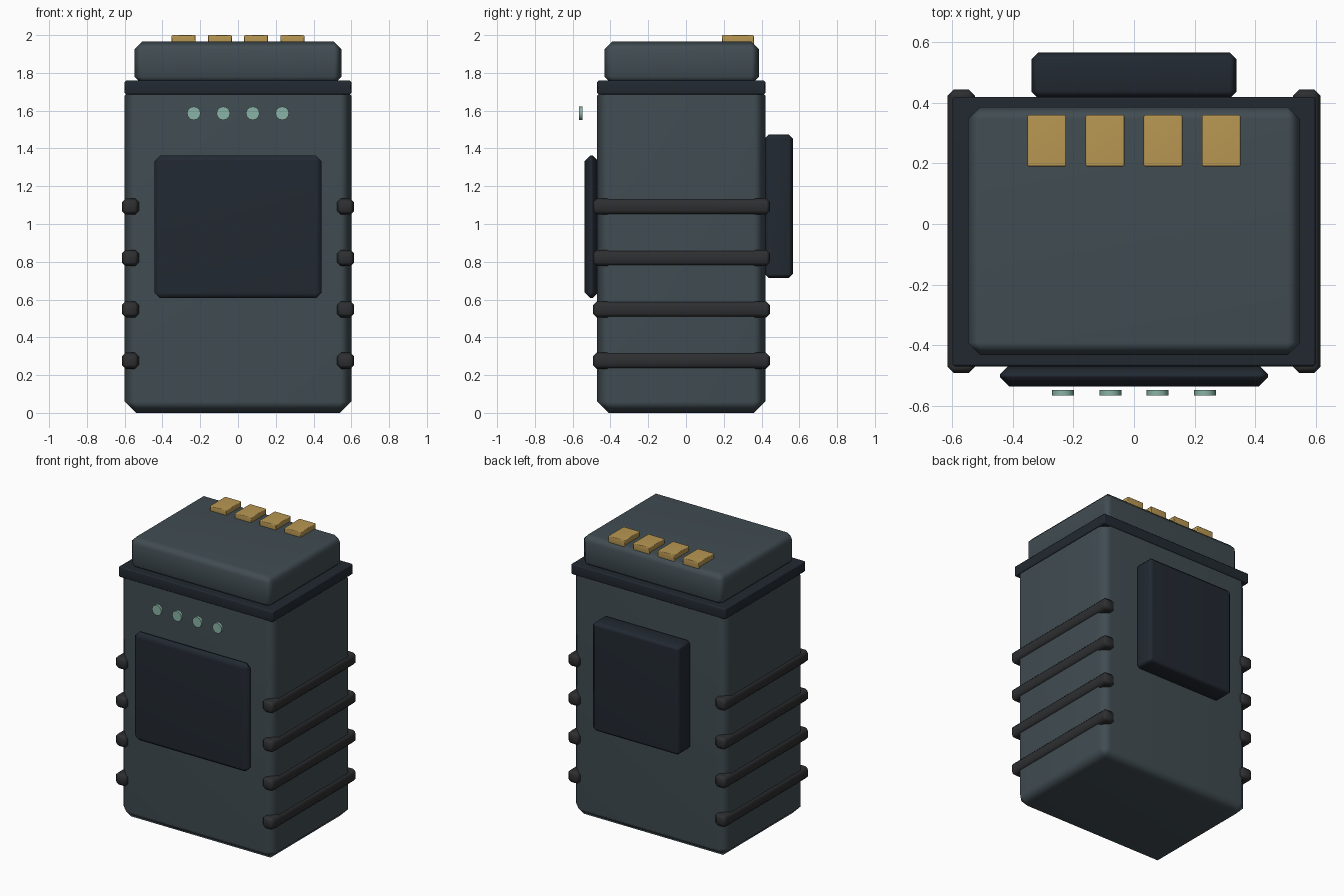
import bpy
from math import radians

if "Cube" in bpy.data.objects:
    bpy.data.objects.remove(bpy.data.objects["Cube"])


def material(name, r, g, b):
    m = bpy.data.materials.new(name)
    m.diffuse_color = (r, g, b, 1)
    m.use_nodes = True
    m.node_tree.nodes["Principled BSDF"].inputs["Base Color"].default_value = m.diffuse_color
    return m


SLATE = material("slate", 0.052, 0.072, 0.084)
NAVY = material("dark_navy", 0.016, 0.022, 0.031)
RUBBER = material("rubber", 0.027, 0.028, 0.030)
GOLD = material("gold", 0.48, 0.31, 0.085)
MINT = material("mint", 0.25, 0.45, 0.38)


def box(name, x, y, z, bevel, mat):
    """Chamfered box from (min, max) ranges, soft-shaded over the chamfer."""
    ranges = (x, y, z)
    bpy.ops.mesh.primitive_cube_add(size=1, location=[(a + b) / 2 for a, b in ranges])
    ob = bpy.context.object
    ob.name = name
    ob.scale = [b - a for a, b in ranges]
    bpy.ops.object.transform_apply(location=False, rotation=False, scale=True)
    ob.data.materials.append(mat)
    mod = ob.modifiers.new("chamfer", 'BEVEL')
    mod.width = bevel
    mod.segments = 1
    bpy.ops.object.shade_smooth()
    ob.modifiers.new("flat_faces", 'WEIGHTED_NORMAL')
    return ob


# Main case, collar and top cap
box("body", (-0.60, 0.60), (-0.47, 0.42), (0.0, 1.74), 0.06, SLATE)
box("collar", (-0.60, 0.60), (-0.47, 0.42), (1.685, 1.76), 0.008, NAVY)
box("top_cap", (-0.548, 0.548), (-0.432, 0.386), (1.74, 1.965), 0.04, SLATE)

# Front panel and rear block
box("front_panel", (-0.442, 0.442), (-0.537, -0.465), (0.607, 1.363), 0.03, NAVY)
box("rear_block", (-0.339, 0.339), (0.415, 0.567), (0.713, 1.475), 0.023, NAVY)

# Side grip ribs
for i in range(4):
    z = 0.276 + 0.272 * i
    for side, x in (("left", (-0.615, -0.525)), ("right", (0.525, 0.615))):
        box(f"grip_rib_{side}_{i + 1}", x, (-0.492, 0.444), (z - 0.043, z + 0.043), 0.02, RUBBER)

# Top contacts
for i in range(4):
    x = -0.288 + 0.192 * i
    box(f"contact_{i + 1}", (x - 0.064, x + 0.064), (0.19, 0.36), (1.95, 2.0), 0.005, GOLD)

# Indicator lights, floating just ahead of the front face
for i in range(4):
    bpy.ops.mesh.primitive_cylinder_add(
        vertices=12, radius=0.036, depth=0.019,
        location=(-0.234 + 0.156 * i, -0.5575, 1.586), rotation=(radians(90), 0, 0))
    light = bpy.context.object
    light.name = f"indicator_light_{i + 1}"
    light.data.materials.append(MINT)
    bpy.ops.object.shade_smooth_by_angle(angle=radians(40))
